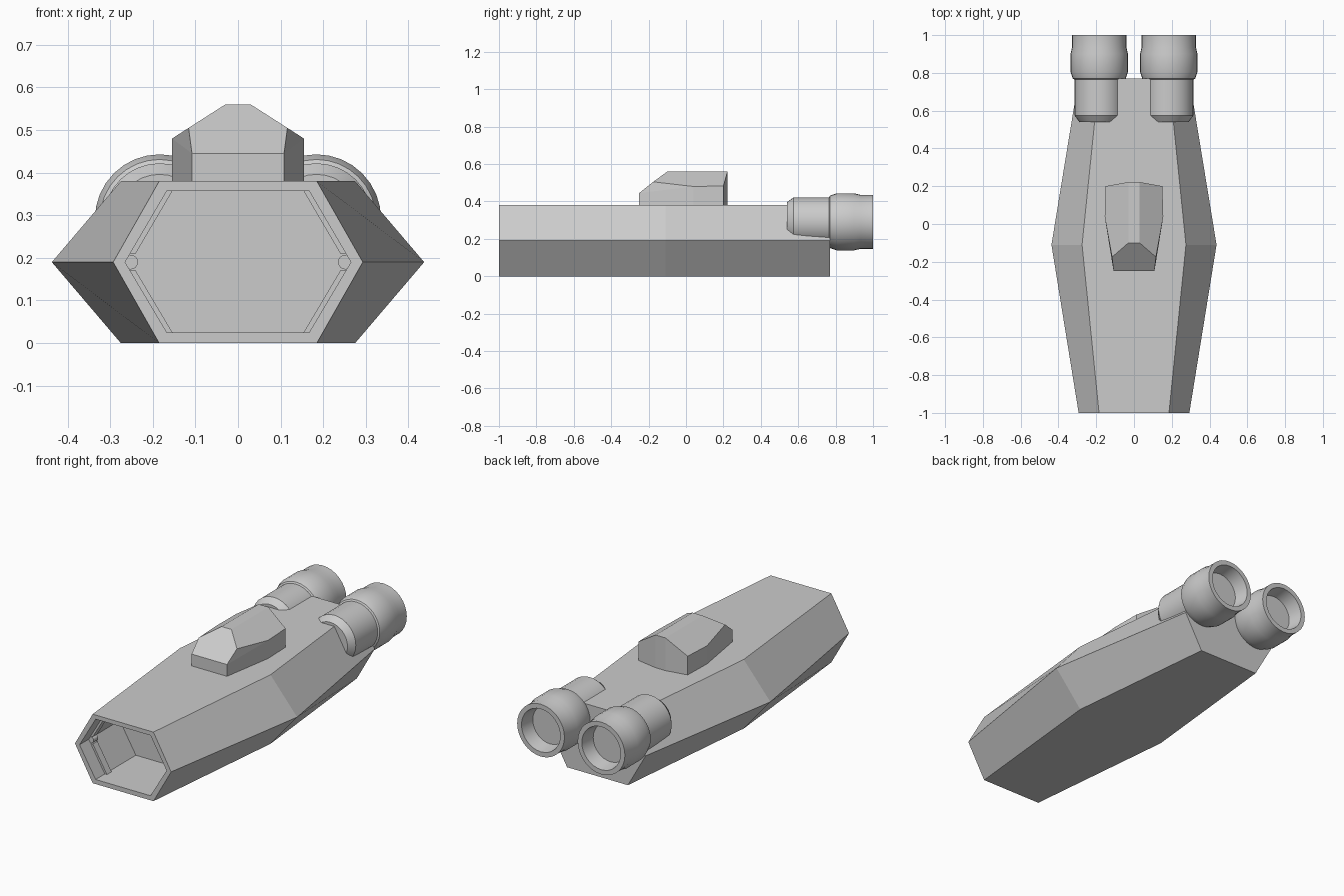
import bpy, bmesh
from math import cos, sin, tau
from mathutils import Vector

if "Cube" in bpy.data.objects:
    bpy.data.objects.remove(bpy.data.objects["Cube"])


def finish(name, bm, smooth=False):
    bmesh.ops.recalc_face_normals(bm, faces=bm.faces)
    mesh = bpy.data.meshes.new(name)
    bm.to_mesh(mesh)
    bm.free()
    ob = bpy.data.objects.new(name, mesh)
    bpy.context.collection.objects.link(ob)
    if smooth:
        bpy.ops.object.select_all(action='DESELECT')
        ob.select_set(True)
        bpy.context.view_layer.objects.active = ob
        bpy.ops.object.shade_smooth_by_angle(angle=0.4)
    return ob


def loft(name, rings, smooth=False):
    """Skin a list of equal-length point rings and cap both ends."""
    bm = bmesh.new()
    loops = [[bm.verts.new(p) for p in ring] for ring in rings]
    n = len(loops[0])
    for a, b in zip(loops, loops[1:]):
        for i in range(n):
            j = (i + 1) % n
            bm.faces.new((a[i], a[j], b[j], b[i]))
    bm.faces.new(loops[0])
    bm.faces.new(loops[-1])
    return finish(name, bm, smooth)


def hexagon(y, side, flat, low, high):
    mid = 0.19
    return [(-side, y, mid), (-flat, y, low), (flat, y, low),
            (side, y, mid), (flat, y, high), (-flat, y, high)]


def circle(x, y, z, r, n=32):
    return [(x + r * cos(tau * i / n), y, z + r * sin(tau * i / n)) for i in range(n)]


# Hexagonal hull with an open bay sunk into the nose
loft("hull", [hexagon(0.77, 0.293, 0.185, 0, 0.38),
              hexagon(-0.11, 0.437, 0.275, 0, 0.38),
              hexagon(-1, 0.293, 0.185, 0, 0.38),
              hexagon(-1, 0.265, 0.167, 0.025, 0.357),
              hexagon(-0.65, 0.265, 0.167, 0.025, 0.357)])

# Faceted cabin on the deck
bm = bmesh.new()
outline = [(0.108, -0.25, 0.445), (0.116, -0.175, 0.505), (0.155, 0.04, 0.48),
           (0.15, 0.2, 0.483), (0.03, 0.222, 0.56)]
for s in (-1, 1):
    for x, y, z in outline:
        bm.verts.new((s * x, y, z))
        bm.verts.new((s * x, y, 0.375))
    bm.verts.new((s * 0.03, -0.1, 0.56))
bmesh.ops.convex_hull(bm, input=bm.verts)
bmesh.ops.dissolve_limit(bm, angle_limit=0.05, verts=bm.verts, edges=bm.edges)
finish("cabin", bm)

# Engines: (y, radius) profile from the front chamfer to the recessed nozzle
profile = [(0.54, 0.105), (0.575, 0.131), (0.765, 0.131), (0.77, 0.14),
           (0.805, 0.152), (0.9, 0.152), (0.935, 0.144), (1.0, 0.144),
           (1.0, 0.118), (0.92, 0.105)]
for s, label in ((-1, "left"), (1, "right")):
    loft(f"{label}_engine", [circle(s * 0.184, y, 0.291, r) for y, r in profile], True)

    # Bay door hinge and the thin ribs on the sloping bay walls
    loft(f"{label}_bay_hinge", [circle(s * 0.252, y, 0.19, 0.017, 16)
                                for y in (-0.92, -0.88)], True)
    for end_z, part in ((0.025, "lower"), (0.357, "upper")):
        corner = Vector((s * 0.265, 0, 0.19))
        run = Vector((s * 0.167, 0, end_z)) - corner
        inward = Vector((-s * 0.013, 0, 0))
        a, b = corner + run * 0.12, corner + run
        loft(f"{label}_{part}_bay_rib",
             [[p + Vector((0, y, 0)) for p in (a, b, b + inward, a + inward)]
              for y in (-0.92, -0.88)])
